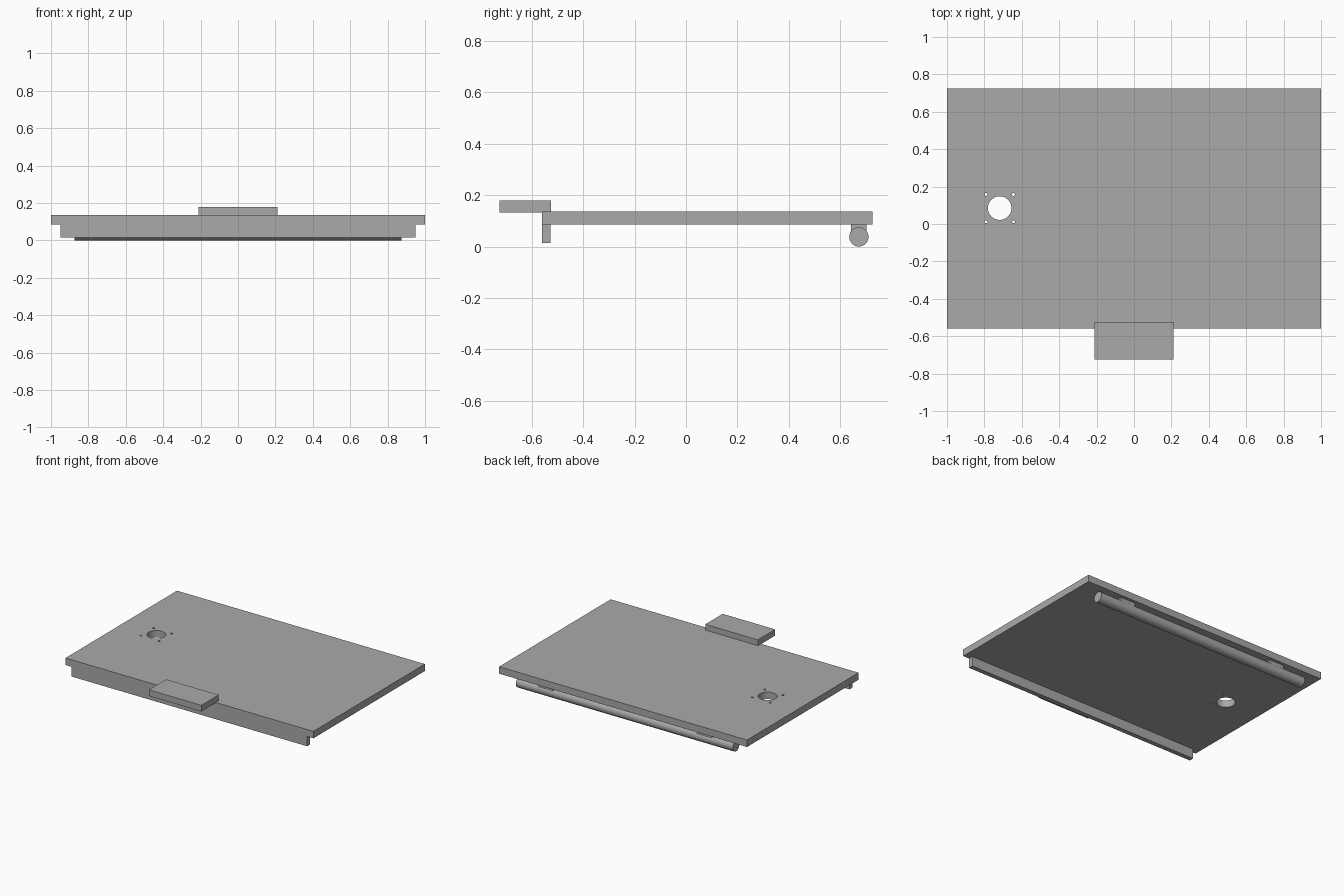
import bpy
import math

cube = bpy.data.objects.get("Cube")
if cube:
    bpy.data.objects.remove(cube, do_unlink=True)

# Single plain colour
grey = bpy.data.materials.new("plain grey")
grey.use_nodes = True
colour = (0.4, 0.4, 0.4, 1)
grey.diffuse_color = colour
grey.node_tree.nodes["Principled BSDF"].inputs["Base Color"].default_value = colour


def finish(name):
    obj = bpy.context.object
    obj.name = name
    obj.data.materials.append(grey)
    return obj


def box(name, x, y, z):
    """Box from (min, max) ranges on each axis."""
    ranges = (x, y, z)
    bpy.ops.mesh.primitive_cube_add(size=1, location=[(a + b) / 2 for a, b in ranges])
    obj = finish(name)
    obj.scale = [b - a for a, b in ranges]
    bpy.ops.object.transform_apply(location=False, rotation=False, scale=True)
    return obj


def cylinder(name, radius, length, location, sides, rotation=(0, 0, 0)):
    bpy.ops.mesh.primitive_cylinder_add(vertices=sides, radius=radius, depth=length,
                                        location=location, rotation=rotation)
    return finish(name)


def smooth(obj):
    bpy.ops.object.select_all(action="DESELECT")
    obj.select_set(True)
    bpy.context.view_layer.objects.active = obj
    bpy.ops.object.shade_smooth_by_angle(angle=math.radians(35))


# Flat board
board = box("board", (-1, 1), (-0.56, 0.725), (0.085, 0.136))

# Large round opening with four screw holes around it
hole_x, hole_y, offset = -0.718, 0.085, 0.073
holes = [(0, 0, 0.063, 48)]
holes += [(sx * offset, sy * offset, 0.008, 16) for sx in (-1, 1) for sy in (-1, 1)]
for dx, dy, radius, sides in holes:
    cutter = cylinder("hole_cutter", radius, 0.3, (hole_x + dx, hole_y + dy, 0.11), sides)
    cutter.hide_render = True
    cut = board.modifiers.new("hole", "BOOLEAN")
    cut.operation = "DIFFERENCE"
    cut.solver = "EXACT"
    cut.object = cutter
    bpy.context.view_layer.objects.active = board
    bpy.ops.object.modifier_apply(modifier=cut.name)
    bpy.data.objects.remove(cutter, do_unlink=True)
smooth(board)

# Front lip below the board and tab on top of its front edge
box("front_lip", (-0.95, 0.95), (-0.56, -0.526), (0.014, 0.085))
box("front_tab", (-0.212, 0.212), (-0.725, -0.525), (0.133, 0.178))

# Round bar under the back edge, hung from two small brackets
bar = cylinder("back_bar", 0.0375, 1.75, (0, 0.672, 0.0375), 64, (0, math.pi / 2, 0))
smooth(bar)
for side, name in ((1, "left_bracket"), (-1, "right_bracket")):
    box(name, (side * 0.64 - 0.06, side * 0.64 + 0.06), (0.642, 0.702), (0.05, 0.085))
